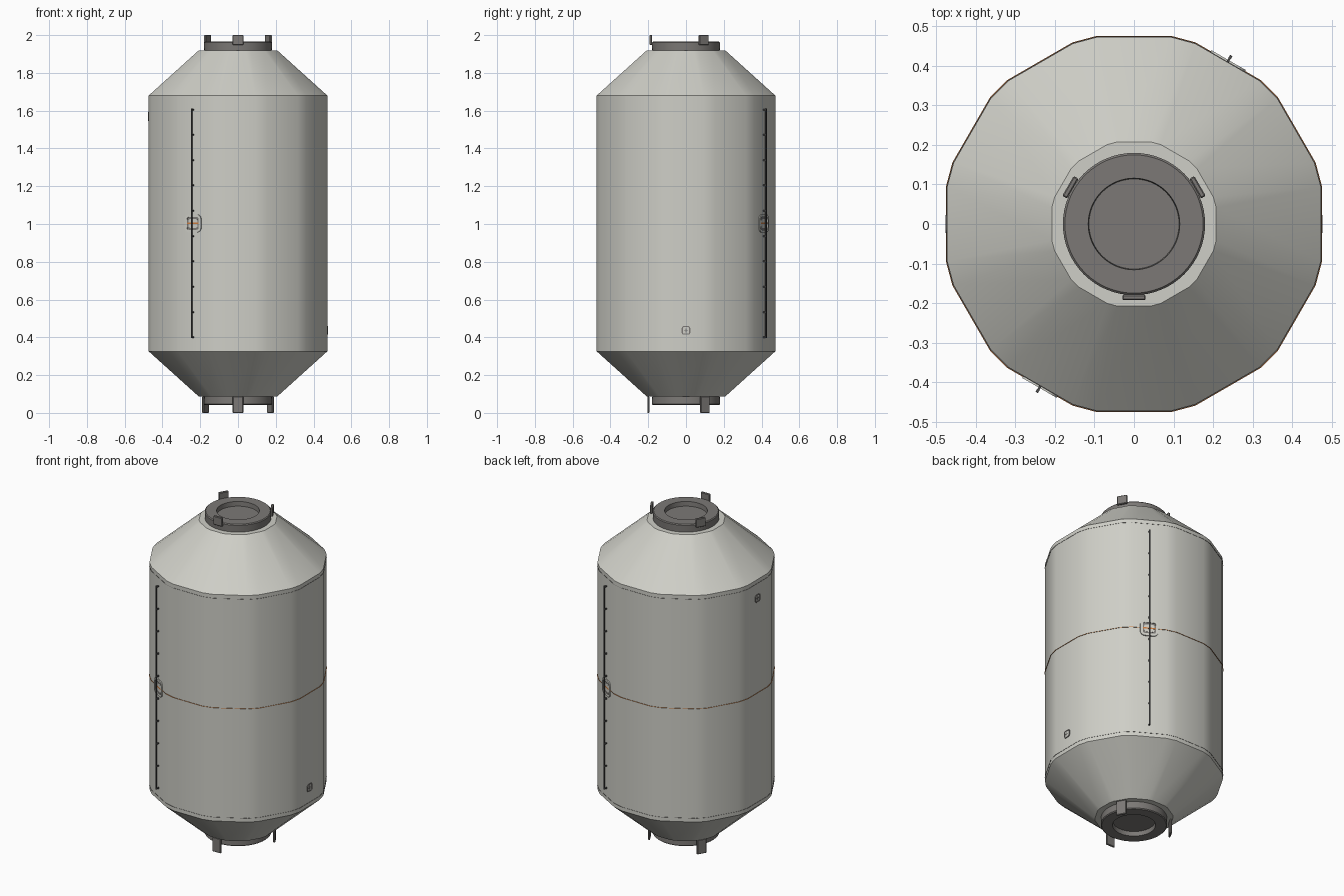
import bpy, bmesh
from math import sin, cos, tan, pi, radians
from mathutils import Matrix

cube = bpy.data.objects.get("Cube")
if cube:
    bpy.data.objects.remove(cube, do_unlink=True)

MID = 1.003      # height of the mirror plane between the two ends
APOTHEM = 0.473  # distance from the axis to the hull flats


def material(name, rgb):
    m = bpy.data.materials.new(name)
    m.use_nodes = True
    m.diffuse_color = (*rgb, 1)
    m.node_tree.nodes["Principled BSDF"].inputs["Base Color"].default_value = (*rgb, 1)
    return m


HULL = material("pale warm grey", (0.62, 0.62, 0.57))
METAL = material("dark grey", (0.2, 0.19, 0.18))
RAIL = material("charcoal", (0.07, 0.07, 0.07))
ORANGE = material("orange", (0.6, 0.2, 0.05))


def finish(bm, name, mat, matrix=None, smooth=False):
    bmesh.ops.recalc_face_normals(bm, faces=bm.faces)
    mesh = bpy.data.meshes.new(name)
    bm.to_mesh(mesh)
    bm.free()
    obj = bpy.data.objects.new(name, mesh)
    bpy.context.collection.objects.link(obj)
    mesh.materials.append(mat)
    if matrix:
        obj.matrix_world = matrix
    if smooth:
        bpy.ops.object.select_all(action='DESELECT')
        obj.select_set(True)
        bpy.context.view_layer.objects.active = obj
        bpy.ops.object.shade_smooth_by_angle(angle=radians(30))
    return obj


def loft(name, outline, levels, mat):
    """Stack scaled copies of an outline; levels are (scale, z)."""
    bm = bmesh.new()
    rings = [[bm.verts.new((x * s, y * s, z)) for x, y in outline] for s, z in levels]
    n = len(outline)
    for a, b in zip(rings, rings[1:]):
        for i in range(n):
            j = (i + 1) % n
            bm.faces.new((a[i], a[j], b[j], b[i]))
    bm.faces.new(rings[0][::-1])
    bm.faces.new(rings[-1])
    return finish(bm, name, mat, smooth=True)


def on_hull(degrees, radius, z):
    """Matrix: local x runs around the hull, y up, z outward."""
    a = radians(degrees)
    return Matrix(((-sin(a), 0, cos(a), radius * cos(a)),
                   (cos(a), 0, sin(a), radius * sin(a)),
                   (0, 1, 0, z), (0, 0, 0, 1)))


def box(name, size, mat, matrix, bevel=0):
    bm = bmesh.new()
    bmesh.ops.create_cube(bm, size=1)
    bmesh.ops.scale(bm, vec=size, verts=bm.verts)
    if bevel:
        bmesh.ops.bevel(bm, geom=bm.edges[:], offset=bevel, segments=1, affect='EDGES')
    return finish(bm, name, mat, matrix)


def rounded_plate(name, width, height, corner, depth, mat, matrix, border=0):
    """Rounded rectangle plate, or a frame when it has a border."""
    def ring(inset, z):
        r = max(corner - inset, 0.001)
        pts = []
        for q in range(4):
            sx, sy = (1, -1, -1, 1)[q], (1, 1, -1, -1)[q]
            for k in range(5):
                a = pi / 2 * (q + k / 4)
                pts.append(bm.verts.new((sx * (width / 2 - inset - r) + r * cos(a),
                                         sy * (height / 2 - inset - r) + r * sin(a), z)))
        return pts

    bm = bmesh.new()
    rings = [ring(0, 0), ring(0, depth)]
    if border:
        rings += [ring(border, depth), ring(border, 0)]
    for a, b in zip(rings, rings[1:]):
        for i in range(len(a)):
            j = (i + 1) % len(a)
            bm.faces.new((a[i], a[j], b[j], b[i]))
    if not border:
        bm.faces.new(rings[1])
    return finish(bm, name, mat, matrix)


# Twelve flats with narrow bevelled corners
corner_r = 1 / cos(radians(11.3))
dodecagon = [(corner_r * cos(radians(30 * k + d)), corner_r * sin(radians(30 * k + d)))
             for k in range(12) for d in (-11.3, 11.3)]
circle = [(cos(2 * pi * i / 64), sin(2 * pi * i / 64)) for i in range(64)]

# Hull with tapered ends
loft("hull", dodecagon,
     [(0.208, 0.087), (APOTHEM, 0.326), (APOTHEM, 1.68), (0.208, 1.919)], HULL)

# Flush seams around the hull
loft("middle_seam", dodecagon, [(APOTHEM + 0.003, MID - 0.0006), (APOTHEM + 0.003, MID + 0.0006)], ORANGE)
for end, z in (("upper", 1.657), ("lower", 0.349)):
    loft(end + "_seam", dodecagon, [(APOTHEM + 0.0015, z - 0.0004), (APOTHEM + 0.0015, z + 0.0004)], METAL)

# Docking collars with a round recess
collar = [(0.178, 0.9), (0.18, 0.957), (0.175, 0.962), (0.116, 0.962), (0.114, 0.935)]
for end, side in (("top", 1), ("bottom", -1)):
    loft(end + "_docking_collar", circle, [(r, MID + side * h) for r, h in collar], METAL)

# Guide petals around both collars
for i, angle in enumerate((30, 150, 270)):
    box(f"top_petal_{i + 1}", (0.058, 0.052, 0.014), METAL,
        on_hull(angle, 0.186, 1.974), 0.003)
    box(f"bottom_petal_{i + 1}", (0.056, 0.086, 0.012), METAL,
        on_hull(angle, 0.199, 0.043), 0.003)

# Handrails with standoffs, and the hatch behind each
for side, angle in (("front", 240), ("back", 60)):
    box(side + "_handrail", (0.007, 1.215, 0.007), RAIL, on_hull(angle, 0.489, MID))
    for i in range(10):
        box(f"{side}_rail_standoff_{i + 1}", (0.006, 0.008, 0.024), RAIL,
            on_hull(angle, 0.48, MID + (i - 4.5) * 0.134))
    here = on_hull(angle, APOTHEM, MID)
    rounded_plate(side + "_hatch_frame", 0.1, 0.095, 0.026, 0.006, HULL, here, 0.014)
    rounded_plate(side + "_hatch_panel", 0.074, 0.069, 0.014, 0.002, METAL, here)
    rounded_plate(side + "_hatch_window", 0.056, 0.046, 0.01, 0.003, HULL, here)
    rounded_plate(side + "_hatch_stripe", 0.07, 0.008, 0.002, 0.004, ORANGE, here)

# Small service ports
for side, angle, z in (("left", 0, 0.437), ("right", 180, 1.569)):
    here = on_hull(angle, APOTHEM, z)
    rounded_plate(side + "_port_frame", 0.046, 0.046, 0.012, 0.004, METAL, here, 0.006)
    rounded_plate(side + "_port_panel", 0.036, 0.036, 0.007, 0.002, HULL, here)
    for axis, w, h in (("vertical", 0.004, 0.022), ("horizontal", 0.022, 0.004)):
        rounded_plate(f"{side}_port_{axis}_bar", w, h, 0.001, 0.003, METAL, here)
